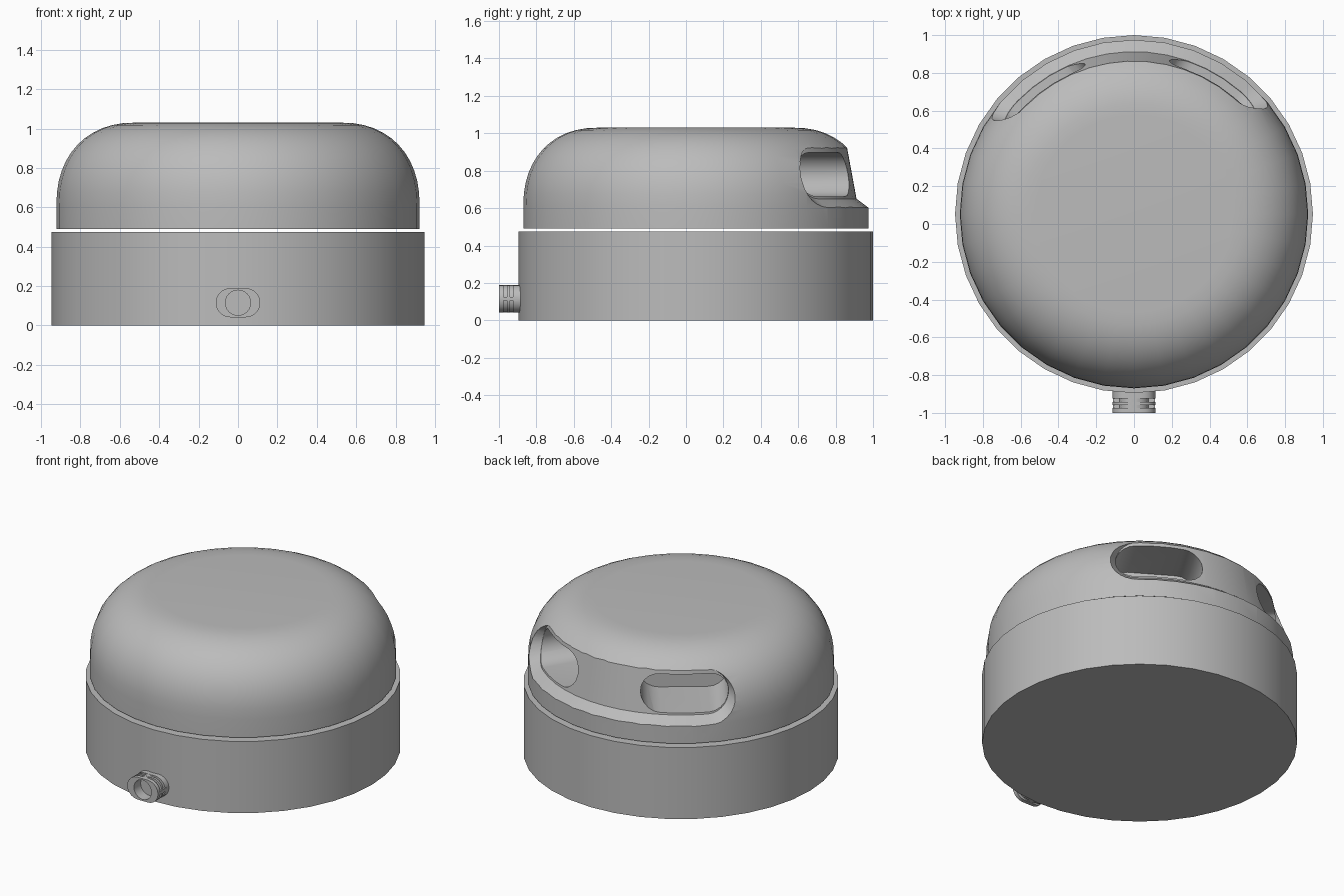
import bpy
import bmesh
from math import sin, cos, pi, radians
from mathutils import Matrix

if "Cube" in bpy.data.objects:
    bpy.data.objects.remove(bpy.data.objects["Cube"])

CY = 0.0525      # y of the housing axis
SIDES = 36

grey = bpy.data.materials.new("plain grey")
grey.use_nodes = True
grey.diffuse_color = (0.5, 0.5, 0.5, 1)
grey.node_tree.nodes["Principled BSDF"].inputs["Base Color"].default_value = (0.5, 0.5, 0.5, 1)


def loft(name, rings, matrix=None):
    """Skin a list of closed rings and cap both ends."""
    bm = bmesh.new()
    rows = [[bm.verts.new(p) for p in ring] for ring in rings]
    n = len(rows[0])
    for a, b in zip(rows, rows[1:]):
        for i in range(n):
            j = (i + 1) % n
            bm.faces.new((a[i], a[j], b[j], b[i]))
    bm.faces.new(rows[0])
    bm.faces.new(rows[-1])
    bmesh.ops.recalc_face_normals(bm, faces=bm.faces)
    if matrix:
        bm.transform(matrix)
    mesh = bpy.data.meshes.new(name)
    bm.to_mesh(mesh)
    bm.free()
    mesh.materials.append(grey)
    ob = bpy.data.objects.new(name, mesh)
    bpy.context.collection.objects.link(ob)
    return ob


def lathe(name, profile):
    angles = [pi / 2 + 2 * pi * i / SIDES for i in range(SIDES)]
    return loft(name, [[(r * cos(a), CY + r * sin(a), z) for a in angles]
                       for r, z in profile])


def prism(name, half_w, half_h, y0, y1, z, matrix=None):
    """Rounded slot outline (a circle if half_w equals half_h) run along y."""
    steps = 10
    outline = []
    for side in (1, -1):
        for i in range(steps + 1):
            a = side * pi / 2 - pi / 2 + pi * i / steps - (pi / 2 if side == 1 else -pi / 2)
            a = -pi / 2 + pi * i / steps + (0 if side == 1 else pi)
            outline.append((side * (half_w - half_h) + half_h * cos(a), z + half_h * sin(a)))
    if half_w == half_h:
        outline = [(half_h * cos(2 * pi * i / 24), z + half_h * sin(2 * pi * i / 24))
                   for i in range(24)]
    return loft(name, [[(u, y, v) for u, v in outline] for y in (y0, y1)], matrix)


def cut(target, cutter):
    mod = target.modifiers.new("cut", "BOOLEAN")
    mod.operation = "DIFFERENCE"
    mod.solver = "EXACT"
    mod.object = cutter
    bpy.context.view_layer.objects.active = target
    bpy.ops.object.modifier_apply(modifier=mod.name)
    bpy.data.objects.remove(cutter)


def smooth(ob):
    bpy.ops.object.select_all(action="DESELECT")
    ob.select_set(True)
    bpy.context.view_layer.objects.active = ob
    bpy.ops.object.shade_smooth_by_angle(angle=radians(30))


# Base drum
base = lathe("base_drum", [(0.9475, 0), (0.9475, 0.475)])
smooth(base)

# Domed cover with a large rounded shoulder
profile = [(0.9225, 0.49)]
for i in range(13):
    a = pi / 2 * i / 12
    profile.append((0.5225 + 0.4 * cos(a) ** 0.9, 0.61 + 0.42 * sin(a) ** 0.9))
dome = lathe("dome_cover", profile)

# Wrapped recess across the back, with sloping lips
MID = radians(92.5)


def slot_columns(half_angle, half_h, radius):
    """Angle and half height of each column of the wrapped slot."""
    corner = half_h / radius
    flat = half_angle - corner
    arc = [(flat + corner * sin(t), half_h * max(cos(t), 0.08))
           for t in [pi / 2 * i / 7 for i in range(1, 8)]]
    middle = [(flat * (i / 6 - 1), half_h) for i in range(13)]
    return [(-a, h) for a, h in reversed(arc)] + middle + arc


def on_drum(angle, r, z):
    return (r * cos(MID + angle), CY + r * sin(MID + angle), z)


def floor_radius(z):
    return 0.86 - 0.185 * (z - 0.65)


rings = []
for (a, h), (b, k) in zip(slot_columns(radians(52.5), 0.1375, 0.85),
                          slot_columns(radians(55.5), 0.2175, 1.0)):
    low, high = 0.7875 - h, 0.7875 + h
    rings.append([on_drum(a, floor_radius(low), low), on_drum(a, floor_radius(high), high),
                  on_drum(b, 1.0, 0.7625 + k), on_drum(b, 1.0, 0.7625 - k)])
cut(dome, loft("recess_cutter", rings))

# Two deep windows in the recess floor
for side in (-1, 1):
    turn = Matrix.Translation((0, CY, 0)) @ Matrix.Rotation(MID - pi / 2 + side * radians(34), 4, "Z")
    cut(dome, prism("window_cutter", 0.265, 0.118, 0.48, 0.98, 0.78, turn))
smooth(dome)

# Ribbed cable gland at the front
CZ = 0.115
plates = {"gland_collar": (-0.925, -0.885), "gland_rib": (-0.957, -0.942),
          "gland_front_plate": (-1.0, -0.975)}
gland = [prism(n, 0.113, 0.074, y0, y1, CZ) for n, (y0, y1) in plates.items()]
gland.append(prism("gland_core", 0.078, 0.077 - 0.005, -0.98, -0.89, CZ))
for part in gland[1:]:
    cut(part, prism("bore_cutter", 0.064, 0.064, -1.05, -0.93, CZ))
for part in gland:
    smooth(part)


# Webs joining the gland plates, above, below and at both sides
def web(name, x, z, hx, hz):
    loft(name, [[(x - hx, y, z - hz), (x + hx, y, z - hz), (x + hx, y, z + hz), (x - hx, y, z + hz)]
                for y in (-0.98, -0.9)])


for side, label in ((1, "left"), (-1, "right")):
    web("gland_web_" + label, side * 0.09, CZ, 0.022, 0.01)
for side, label in ((1, "top"), (-1, "bottom")):
    web("gland_web_" + label, 0, CZ + side * 0.069, 0.014, 0.004)
